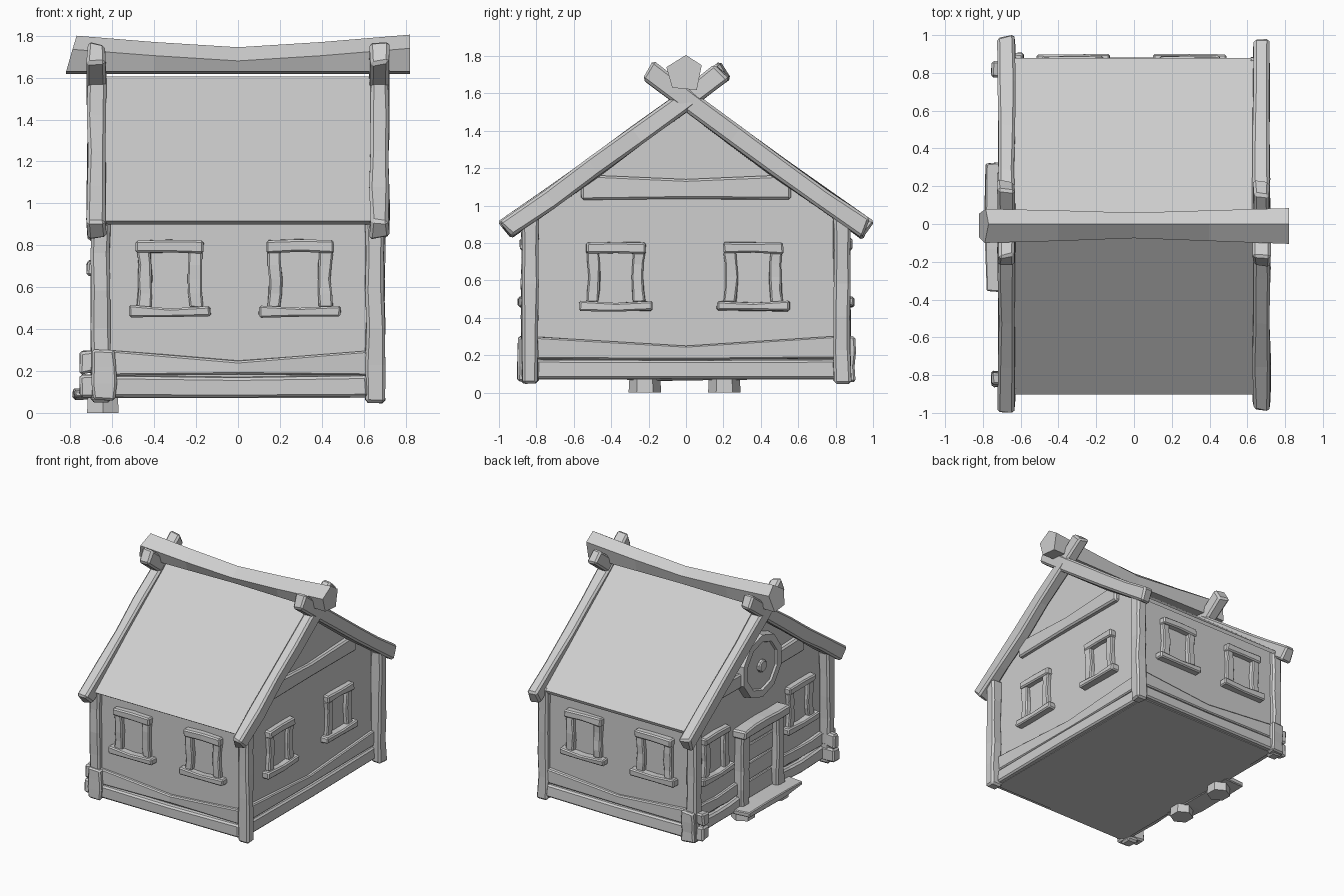
import bpy, bmesh, math, random
from mathutils import Vector, Matrix

random.seed(4)
cube = bpy.data.objects.get("Cube")
if cube:
    bpy.data.objects.remove(cube, do_unlink=True)

grey = bpy.data.materials.new("plain_grey")
grey.use_nodes = True
grey.diffuse_color = (0.62, 0.62, 0.62, 1)
grey.node_tree.nodes["Principled BSDF"].inputs["Base Color"].default_value = (0.62, 0.62, 0.62, 1)

X, Y, Z = Vector((1, 0, 0)), Vector((0, 1, 0)), Vector((0, 0, 1))
WX, WY = 0.615, 0.84  # wall planes


def finish(name, bm, bevel=0):
    bmesh.ops.recalc_face_normals(bm, faces=bm.faces)
    mesh = bpy.data.meshes.new(name)
    bm.to_mesh(mesh)
    bm.free()
    mesh.materials.append(grey)
    obj = bpy.data.objects.new(name, mesh)
    bpy.context.collection.objects.link(obj)
    if bevel:
        mod = obj.modifiers.new("worn_edges", "BEVEL")
        mod.width = bevel
        mod.segments = 1
        mod.limit_method = "ANGLE"
        mod.angle_limit = math.radians(40)
    return obj


def loft(name, rings, bevel=0):
    """Skin a row of matching rings and cap both ends."""
    bm = bmesh.new()
    rows = [[bm.verts.new(p) for p in ring] for ring in rings]
    n = len(rows[0])
    for a, b in zip(rows, rows[1:]):
        for i in range(n):
            bm.faces.new((a[i], a[(i + 1) % n], b[(i + 1) % n], b[i]))
    bm.faces.new(rows[0])
    bm.faces.new(rows[-1])
    return finish(name, bm, bevel)


def beam(name, a, b, width, height, up, sag=0, bend=0, segs=4, rough=0.005, torn=0.005):
    """Rough-hewn beam; sag dips its upper edge, bend dips all of it."""
    a, b = Vector(a), Vector(b)
    along = (b - a).normalized()
    side = along.cross(up).normalized()
    up = side.cross(along)
    rings = []
    for k in range(segs + 1):
        t = k / segs
        dip = math.sin(math.pi * t)
        ring = []
        for s, u in ((-1, -1), (1, -1), (1, 1), (-1, 1)):
            p = a.lerp(b, t) + side * s * width / 2 + up * (u * height / 2 - bend * dip)
            if u > 0:
                p -= up * sag * dip
            p += side * random.uniform(-rough, rough) + up * random.uniform(-rough, rough)
            if k in (0, segs):
                p += along * random.uniform(-torn, torn)
            ring.append(p)
        rings.append(ring)
    return loft(name, rings, min(width, height) * 0.16)


def window(name, centre, u, n):
    """Sill, lintel and two jambs on a wall with tangent u and normal n."""
    c = Vector(centre)

    def bar(part, p, q, w, h, up, **kw):
        pos = [c + u * v[0] + Z * v[1] + n * 0.01 for v in (p, q)]
        beam(name + part, pos[0], pos[1], w, h, up, **kw)

    bar("_sill", (-0.195, -0.155), (0.195, -0.155), 0.095, 0.055, Z, sag=0.014, segs=2)
    bar("_lintel", (-0.16, 0.152), (0.16, 0.152), 0.075, 0.06, Z, bend=-0.004, segs=2)
    for s in (-1, 1):
        bar("_jamb", (s * 0.125, -0.14), (s * 0.125, 0.135), 0.05, 0.065, u, bend=s * 0.008)


# House body and roof skin
body = [(-WY, .07), (WY, .07), (WY, .93), (0, 1.575), (-WY, .93)]
loft("house_body", [[(x, y, z) for y, z in body] for x in (-WX, WX)])
roof = [(-.903, .915), (0, 1.605), (.88, .925), (.87, .9), (0, 1.565), (-.88, .9)]
loft("roof_panels", [[(x, y, z) for y, z in roof] for x in (-.645, .645)])

# Corner posts
for sx in (-1, 1):
    for sy in (-1, 1):
        beam("corner_post", (sx * .655, sy * .835, .05), (sx * .655, sy * .835, .94),
             .09, .09, Y, segs=5, rough=.006)

# Crossed gable rafters
for sx in (-1, 1):
    for sy in (-1, 1):
        beam("gable_rafter", (sx * .675, sy * .965, .872), (sx * .675, -sy * .2, 1.72),
             .09, .11, Z, bend=.01, segs=5, rough=.006, torn=.022)

# Ridge log, taller and wider at both ends
rings = []
for x, lean, top, wide in ((-.82, .05, 1.8, 1), (-.4, 0, 1.77, .9), (0, 0, 1.745, .75),
                           (.4, 0, 1.77, .9), (.82, 0, 1.805, 1.05)):
    rings.append([(x, -.07 * wide, 1.63), (x, .055 * wide, 1.618), (x + lean * .7, .08 * wide, top - .055),
                  (x + lean, 0, top), (x + lean * .6, -.1 * wide, top - .065)])
loft("ridge_log", rings)

# Base planks on the front, back and right-hand walls
for p, q in (((-.62, -WY), (.62, -WY)), ((-.62, WY), (.62, WY)), ((WX, -.8), (WX, .8))):
    beam("base_plank_low", (*p, .127), (*q, .127), .075, .105, Z, sag=.008, segs=2)
    beam("base_plank_high", (*p, .24), (*q, .24), .05, .12, Z, sag=.05, segs=2)

# Short base planks beside the door, with log ends at the corners
for sy in (-1, 1):
    for z, w in ((.13, .085), (.24, .06)):
        beam("door_side_plank", (-WX, sy * .25, z), (-WX, sy * .8, z), w, .105, Z, sag=.015)
        beam("corner_log_end", (-.755, sy * .82, z), (-.6, sy * .82, z), .075, .1, Z, segs=2, rough=.01)
    beam("corner_log_block", (-.64, sy * .868, .06), (-.64, sy * .868, .3), .11, .07, Y, segs=3, rough=.008)

# Horizontal gable beams
for sx in (-1, 1):
    beam("gable_beam", (sx * WX, -.56, 1.098), (sx * WX, .56, 1.098), .075, .13, Z, sag=.025, segs=2)

# Windows
for x in (-.325, .295):
    window("front_window", (x, -WY, .64), X, -Y)
    window("back_window", (x, WY, .64), X, Y)
for y in (-.375, .36):
    window("right_window", (WX, y, .62), Y, X)
for y in (-.53, .53):
    window("left_window", (-WX, y, .62), Y, -X)

# Door, its frame and the step
for i in range(4):
    z = .18 + i * .145
    beam("door_board", (-.62, -.19, z), (-.62, .19, z), .035, .135, Z, segs=2, rough=.003)
for sy in (-1, 1):
    beam("door_jamb", (-.645, sy * .22, .1), (-.645, sy * .22, .67), .085, .095, Y, rough=.007)
beam("door_lintel", (-.66, -.285, .685), (-.66, .285, .685), .125, .07, Z, bend=-.008)
beam("door_step", (-.695, -.365, .09), (-.695, .33, .09), .18, .04, Z, segs=3, rough=.01, torn=.012)


def disc(centre, radius, depth, sides, axis):
    bm = bmesh.new()
    rot = axis.to_track_quat("Z", "Y").to_matrix().to_4x4()
    bmesh.ops.create_cone(bm, cap_ends=True, segments=sides, radius1=radius, radius2=radius * .95,
                          depth=depth, matrix=Matrix.Translation(centre) @ rot)
    return bm


# Step supports
for y in (-.22, .205):
    finish("step_support", disc((-.645, y, .04), .087, .08, 6, Z))

# Round gable window with recessed face and hub
bm = disc((-.635, 0, 1.13), .26, .08, 10, -X)
bm.normal_update()
face = [f for f in bm.faces if f.normal.x < -.9]
bmesh.ops.inset_region(bm, faces=face, thickness=.055)
bmesh.ops.inset_region(bm, faces=face, thickness=.008, depth=-.015)
finish("round_window", bm)
finish("round_window_hub", disc((-.665, 0, 1.13), .05, .04, 10, -X), .008)
